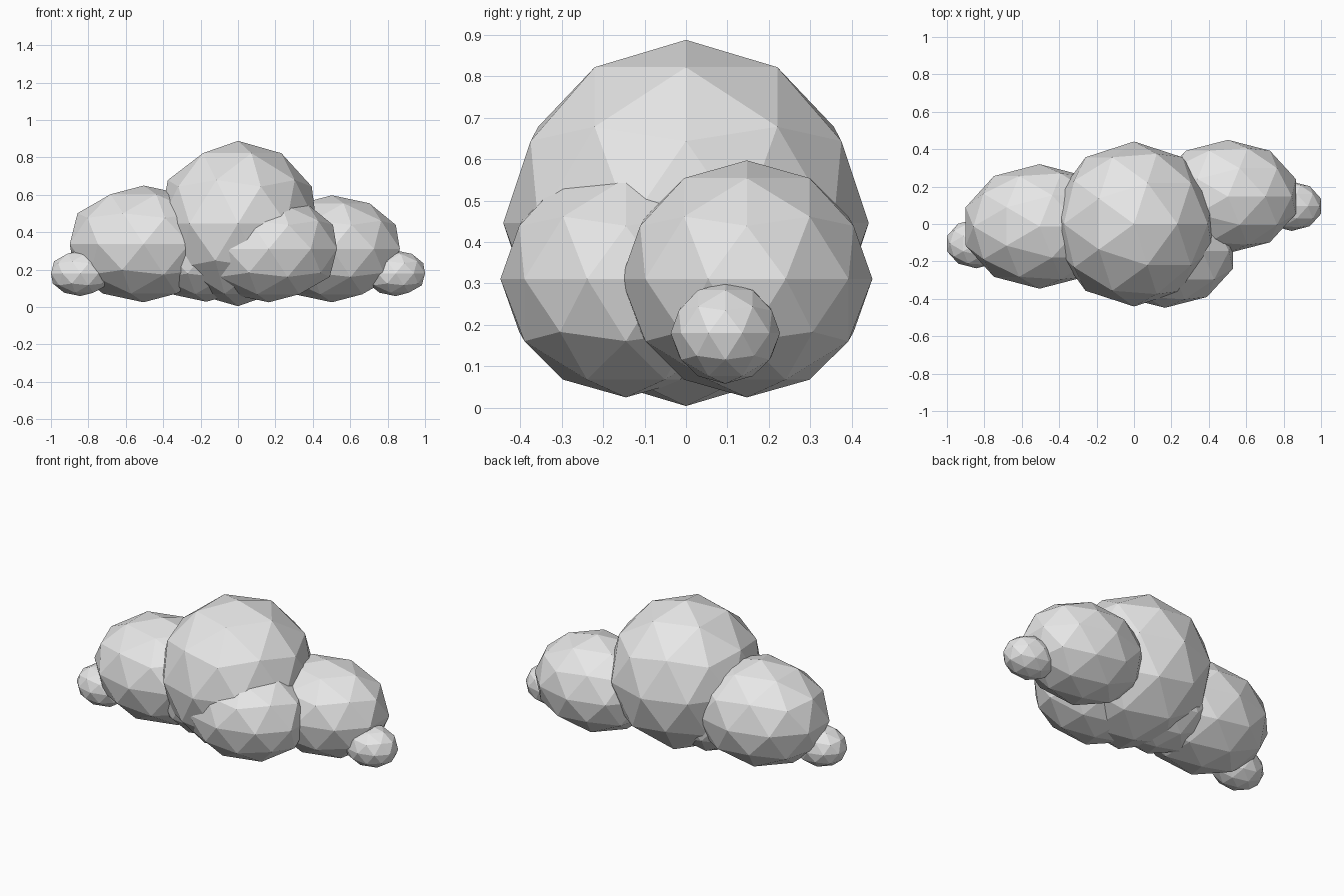
import bpy

if "Cube" in bpy.data.objects:
    bpy.data.objects.remove(bpy.data.objects["Cube"])

# One flat colour for the whole cloud
mat = bpy.data.materials.new("cloud_white")
mat.diffuse_color = (0.8, 0.8, 0.8, 1)
mat.use_nodes = True
mat.node_tree.nodes["Principled BSDF"].inputs["Base Color"].default_value = mat.diffuse_color


def puff(name, centre, radii):
    """Low-poly flat-shaded ball, stretched to the given radii."""
    bpy.ops.mesh.primitive_ico_sphere_add(subdivisions=2, radius=1, location=centre)
    ob = bpy.context.object
    ob.name = name
    ob.scale = radii
    bpy.ops.object.transform_apply(location=False, rotation=False, scale=True)
    ob.data.materials.append(mat)
    return ob


# Large middle puff
puff("centre_puff", (0, 0, 0.446), (0.441, 0.441, 0.442))

# Side puffs
puff("left_puff", (-0.505, -0.013, 0.337), (0.415, 0.333, 0.312))
puff("right_puff", (0.502, 0.147, 0.311), (0.382, 0.303, 0.286))

# Lower puffs filling the base
puff("front_puff", (0.165, -0.145, 0.311), (0.383, 0.303, 0.286))
puff("base_puff", (-0.17, -0.01, 0.30), (0.36, 0.288, 0.272))

# Small end puffs
puff("left_end_puff", (-0.843, -0.105, 0.18), (0.165, 0.132, 0.122))
puff("right_end_puff", (0.843, 0.095, 0.18), (0.165, 0.132, 0.122))
